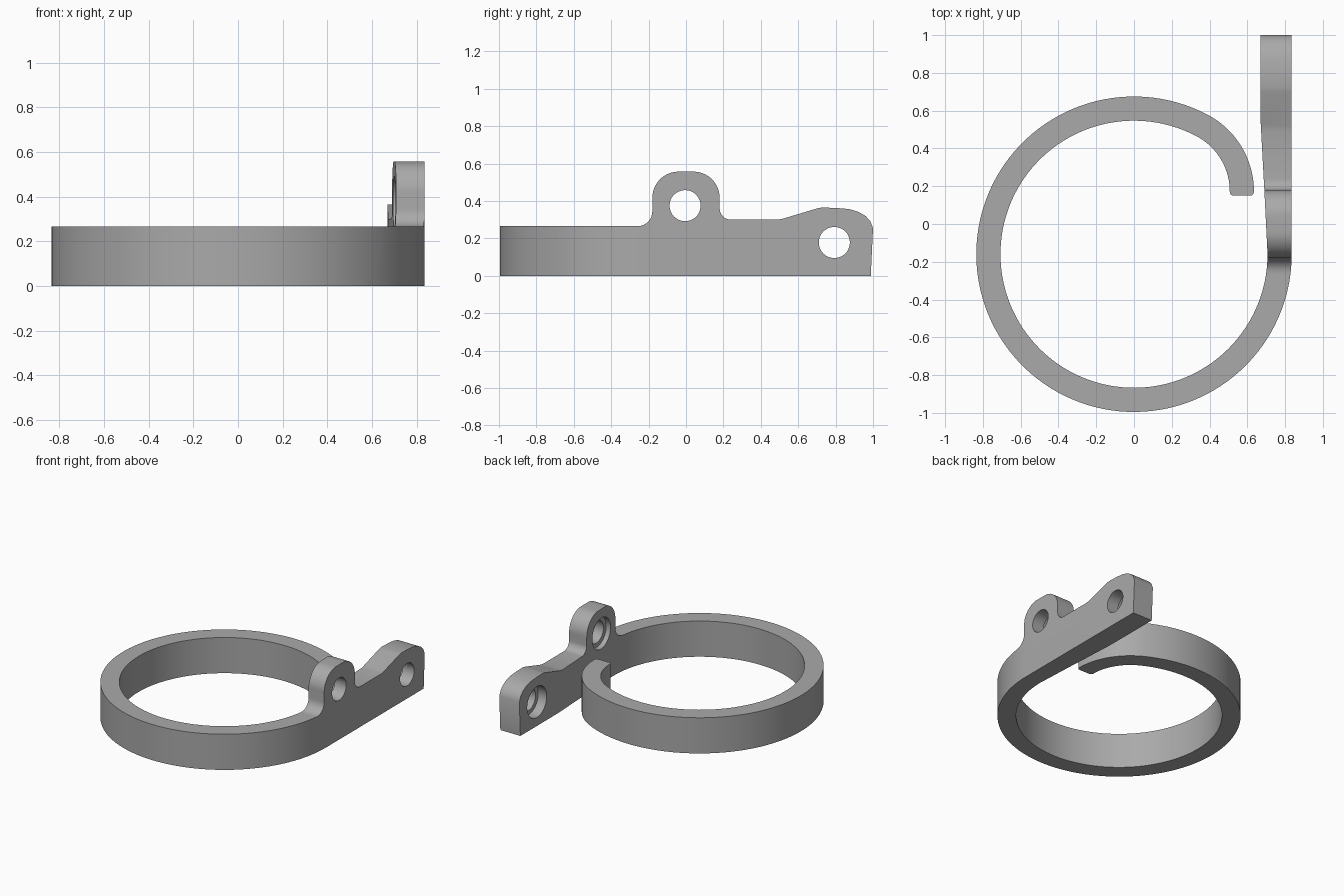
import bpy, bmesh
from math import cos, sin, radians
from mathutils import Vector

if "Cube" in bpy.data.objects:
    bpy.data.objects.remove(bpy.data.objects["Cube"], do_unlink=True)

grey = bpy.data.materials.new("plain_grey")
grey.use_nodes = True
colour = (0.4, 0.4, 0.4, 1)
grey.diffuse_color = colour
grey.node_tree.nodes["Principled BSDF"].inputs["Base Color"].default_value = colour


def arc(cx, cy, r, start, end, n):
    """Points on an arc, angles in degrees."""
    angles = [radians(start + (end - start) * i / n) for i in range(n + 1)]
    return [(cx + r * cos(a), cy + r * sin(a)) for a in angles]


def prism(name, outline, low, high, axis="z"):
    """Extrude an outline along z (outline in x, y) or along x (outline in y, z)."""
    bm = bmesh.new()
    place = (lambda a, b: (a, b, low)) if axis == "z" else (lambda a, b: (low, a, b))
    face = bm.faces.new([bm.verts.new(place(*p)) for p in outline])
    step = Vector((0, 0, high - low)) if axis == "z" else Vector((high - low, 0, 0))
    grown = bmesh.ops.extrude_face_region(bm, geom=[face], use_keep_orig=True)
    moved = [v for v in grown["geom"] if isinstance(v, bmesh.types.BMVert)]
    bmesh.ops.translate(bm, verts=moved, vec=step)
    bmesh.ops.recalc_face_normals(bm, faces=bm.faces)
    mesh = bpy.data.meshes.new(name)
    bm.to_mesh(mesh)
    bm.free()
    mesh.materials.append(grey)
    ob = bpy.data.objects.new(name, mesh)
    bpy.context.collection.objects.link(ob)
    return ob


def cut(target, cutter):
    cutter.hide_render = True
    mod = target.modifiers.new("cut", "BOOLEAN")
    mod.operation, mod.solver, mod.object = "DIFFERENCE", "EXACT", cutter
    bpy.context.view_layer.objects.active = target
    bpy.ops.object.modifier_apply(modifier=mod.name)
    bpy.data.objects.remove(cutter, do_unlink=True)


# Plan outline: open ring, tighter hooked end, straight arm
RING_Y, OUTER, INNER = -0.16, 0.835, 0.707
HOOK_X, HOOK_Y, HOOK_OUT, HOOK_IN = 0.177, 0.173, 0.458, 0.33
TURN, TIP = 62, 0.15
x_out, x_in, r = HOOK_X + HOOK_OUT, HOOK_X + HOOK_IN, 0.02
plan = arc(0, RING_Y, OUTER, 360, TURN, 100)
plan += arc(HOOK_X, HOOK_Y, HOOK_OUT, TURN, 0, 18)[1:]
plan += arc(x_out - r, TIP + r, r, 0, -90, 4)[1:]
plan += arc(x_in + r, TIP + r, r, 270, 180, 4)
plan += arc(HOOK_X, HOOK_Y, HOOK_IN, 0, TURN, 18)[1:]
plan += arc(0, RING_Y, INNER, TURN, 360, 100)[1:]
plan += [(0.69, 0.18), (0.671, 0.53), (0.67, 0.7), (0.67, 1.1), (OUTER, 1.1)]
body = prism("ring_with_mounting_arm", plan, 0, 0.6)

# Trim the ring and hook to their height
BAND = 0.265
cut(body, prism("ring_trim", [(-2, -2), (0.65, -2), (0.65, 2), (-2, 2)], BAND, 1))

# Trim the arm to its side profile: round lug, dip, sloped end
side = [(-2, BAND), (-0.29, BAND)]
side += arc(-0.26, 0.345, 0.08, -90, 0, 8)
side += arc(-0.04, 0.417, 0.14, 180, 90, 14)
side += arc(0.04, 0.417, 0.14, 90, 0, 14)
side += arc(0.24, 0.36, 0.06, 180, 270, 8)
side += [(0.49, 0.3), (0.52, 0.306), (0.70, 0.36), (0.725, 0.365), (0.8, 0.363),
         (0.87, 0.357), (0.92, 0.343), (0.96, 0.32), (0.985, 0.292), (1.0, 0.255),
         (0.983, -0.1), (2, -0.1), (2, 1), (-2, 1)]
cut(body, prism("arm_trim", side, 0.645, 2, "x"))

# Bolt holes with counterbores on the inner face
for y, z in ((-0.005, 0.375), (0.793, 0.178)):
    cut(body, prism("bolt_hole", arc(y, z, 0.083, 0, 352.5, 47), 0.6, 1, "x"))
    cut(body, prism("counterbore", arc(y, z, 0.115, 0, 352.5, 47), 0.6, 0.74, "x"))

# Smooth curves, sharp edges
bpy.ops.object.select_all(action="DESELECT")
body.select_set(True)
bpy.context.view_layer.objects.active = body
bpy.ops.object.shade_smooth_by_angle(angle=radians(30))
